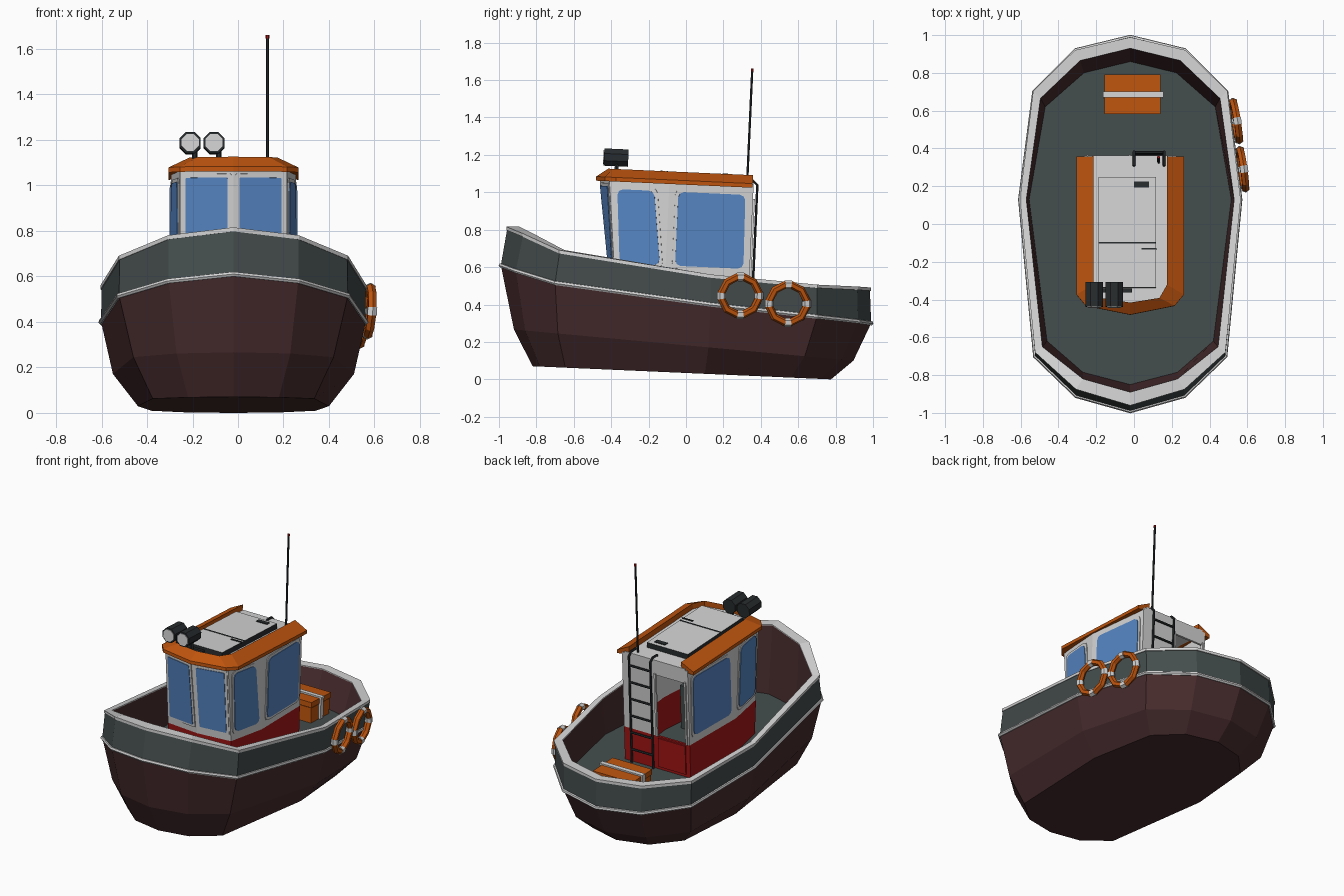
import bpy, bmesh, math
from mathutils import Vector, Matrix

if "Cube" in bpy.data.objects:
    bpy.data.objects.remove(bpy.data.objects["Cube"])

CX = -0.02          # hull centre line
SLOPE = 0.045       # the boat sits slightly nose up


def material(name, r, g, b):
    m = bpy.data.materials.new(name)
    lin = [((c / 255 + 0.055) / 1.055) ** 2.4 for c in (r, g, b)]
    m.diffuse_color = (*lin, 1)
    m.use_nodes = True
    m.node_tree.nodes["Principled BSDF"].inputs["Base Color"].default_value = m.diffuse_color
    return m


HULL = material("dark maroon", 72, 44, 46)
GREY = material("slate grey", 68, 76, 76)
WHITE = material("off white", 212, 212, 212)
ORANGE = material("orange", 190, 84, 14)
RED = material("red", 165, 22, 22)
BLUE = material("window blue", 86, 134, 196)
BLACK = material("near black", 40, 44, 46)


def finish(name, bm, mats, tilt=True, recalc=True):
    """Turn a bmesh into an object, moved to the centre line and tilted."""
    for v in bm.verts:
        x, y, z = v.co
        if tilt:
            y, z = y + SLOPE * (z - 0.8), z - SLOPE * y
        v.co = (x + CX, y, z)
    if recalc:
        bmesh.ops.recalc_face_normals(bm, faces=bm.faces)
    me = bpy.data.meshes.new(name)
    bm.to_mesh(me)
    bm.free()
    for m in mats:
        me.materials.append(m)
    ob = bpy.data.objects.new(name, me)
    bpy.context.collection.objects.link(ob)
    return ob


def loft(rows, row_mats, closed=True, caps=None, wrap=False):
    """Skin between point rows; caps are the materials of first and last row."""
    bm = bmesh.new()
    vs = [[bm.verts.new(p) for p in r] for r in rows]
    n, k = len(rows[0]), len(rows)
    for i in range(k if wrap else k - 1):
        for j in range(n if closed else n - 1):
            a, b = vs[i], vs[(i + 1) % k]
            f = bm.faces.new((a[j], a[(j + 1) % n], b[(j + 1) % n], b[j]))
            f.material_index = row_mats[i]
    if caps:
        for r, m in zip((vs[0], vs[-1]), caps):
            bm.faces.new(r).material_index = m
    return bm


def full(half):
    """Mirror a half outline (first and last point on the centre line)."""
    return half + [(-p[0], *p[1:]) for p in half[-2:0:-1]]


def box(name, x0, x1, y0, y1, z0, z1, mat, top=None):
    bm = bmesh.new()
    bmesh.ops.create_cube(bm, size=1)
    for v in bm.verts:
        v.co = ((x0, x1)[v.co.x > 0], (y0, y1)[v.co.y > 0], (z0, z1)[v.co.z > 0])
    bm.normal_update()
    for f in bm.faces:
        f.material_index = int(top is not None and f.normal.z > 0.5)
    return finish(name, bm, [mat, top or mat])


def tube(name, pts, r, mat, cyclic=False, tilt=True):
    cu = bpy.data.curves.new(name, 'CURVE')
    cu.dimensions = '3D'
    cu.bevel_depth, cu.bevel_resolution, cu.use_fill_caps = r, 1, True
    sp = cu.splines.new('POLY')
    sp.points.add(len(pts) - 1)
    for p, q in zip(sp.points, pts):
        p.co = (*q, 1)
    sp.use_cyclic_u = cyclic
    ob = bpy.data.objects.new(name + "_path", cu)
    bpy.context.collection.objects.link(ob)
    me = bpy.data.meshes.new_from_object(ob.evaluated_get(bpy.context.evaluated_depsgraph_get()))
    bm = bmesh.new()
    bm.from_mesh(me)
    for f in bm.faces:
        f.material_index, f.smooth = 0, False
    bpy.data.objects.remove(ob)
    bpy.data.meshes.remove(me)
    return finish(name, bm, [mat], tilt)


def cylinder(name, c, r, depth, axis, mat, n=8):
    bm = bmesh.new()
    rot = {'Y': Matrix.Rotation(math.pi / 2, 4, 'X'), 'Z': Matrix()}[axis]
    bmesh.ops.create_cone(bm, cap_ends=True, segments=n, radius1=r, radius2=r, depth=depth,
                          matrix=Matrix.Translation(c) @ rot @ Matrix.Rotation(math.pi / n, 4, 'Z'))
    return finish(name, bm, [mat])


# Hull: bottom, chine, gunwale, rail outside, rail inside, deck edge
bottom = [(x, y, 0.034 - 0.044 * y) for x, y in
          [(0, -.82), (.2, -.78), (.355, -.645), (.42, .1), (.36, .56), (.21, .72), (0, .775)]]
chine = [(x, y, 0.182 - 0.092 * y) for x, y in
         [(0, -.92), (.25, -.86), (.44, -.685), (.53, .12), (.46, .635), (.26, .83), (0, .895)]]
gunwale = [(0, -.99, .61), (.285, -.91, .58), (.503, -.70, .515), (.582, .13, .40),
           (.508, .70, .335), (.288, .92, .31), (0, .99, .30)]
rail = [(0, -.955, .81), (.285, -.87, .775), (.50, -.675, .685), (.58, .13, .555),
        (.51, .70, .50), (.29, .915, .49), (0, .983, .485)]
inner = [(x, y, p[2]) for (x, y), p in zip(
    [(0, -.89), (.25, -.82), (.465, -.65), (.55, .13), (.475, .665), (.265, .865), (0, .93)], rail)]
deck = [(x, y, 0.325 - SLOPE * y) for x, y in
        [(0, -.85), (.25, -.785), (.44, -.62), (.535, .13), (.45, .62), (.245, .80), (0, .86)]]
rows = [full(r) for r in (bottom, chine, gunwale, rail, inner, deck)]
finish("hull", loft(rows, [0, 0, 1, 2, 0], caps=(0, 1)), [HULL, GREY, WHITE], tilt=False)
tube("gunwale_stripe", full(gunwale), 0.012, WHITE, cyclic=True, tilt=False)
out, inn = full(rail), full(inner)
out = [(x * 1.008, y * 1.006, z) for x, y, z in out]
lip = [[(x, y, z + d) for x, y, z in r] for r, d in ((out, -.012), (out, .006), (inn, .006), (inn, -.012))]
finish("rail_cap", loft(lip, [0] * 4, wrap=True), [WHITE], tilt=False)

# Cabin walls (red below, white above) with a doorway in the rear wall
side_y = lambda z: -.35 - .07 * (z - .34) / .7
mid_y = lambda z: -.365 - .105 * (z - .34) / .7
wall_z = [.325, .55, .97, 1.06]
wrows = []
for z in wall_z:
    h = [(.245, .35, z), (.275, -.10, z), (.235, side_y(z), z)]
    wrows.append(h + [(0, mid_y(z), z)] + [(-x, y, q) for x, y, q in h[::-1]])
bm = loft(wrows, [0, 1, 1], closed=False)
xs = [-.245, -.225, 0, .245]
for i in range(3):
    for k in range(3):
        if (i, k) != (1, 1):
            f = bm.faces.new([bm.verts.new((xs[a], .35, wall_z[b])) for a, b in
                              ((i, k), (i + 1, k), (i + 1, k + 1), (i, k + 1))])
            f.material_index = int(k > 0)
bmesh.ops.remove_doubles(bm, verts=bm.verts, dist=1e-4)
cabin = finish("cabin_walls", bm, [RED, WHITE])
solid = cabin.modifiers.new("thickness", 'SOLIDIFY')
solid.thickness, solid.offset = 0.015, -1
box("door_panel", -.215, -.012, .35, .358, .345, .54, RED)
for i, x in enumerate((-.232, -.008)):
    box(f"door_post_{i}", x, x + .012, .345, .36, .55, .98, WHITE)
box("console", -.19, .19, -.33, -.17, .325, .62, GREY)


# Windows: chamfered plates laid on the wall planes
def plate(name, pts, place, normal, t, mat, sign, grow=0.0, cut=0.03):
    n, poly = len(pts), []
    c = sum((Vector(p) for p in pts), Vector((0, 0))) / n
    P = [Vector(p) + Vector((math.copysign(grow, p[0] - c.x), math.copysign(grow, p[1] - c.y))) for p in pts]
    for i, p in enumerate(P):
        a, b = (P[i - 1] - p).normalized(), (P[(i + 1) % n] - p).normalized()
        poly += [p + a * cut, p + (a + b) * cut * .3, p + b * cut]
    nv = Vector(normal).normalized()
    rings = [[place(*q) + nv * d for q in poly] for d in (-.003, t)]
    rings = [[(sign * v.x, v.y, v.z) for v in r] for r in rings]
    finish(name, loft(rings, [0], caps=(0, 0)), [mat])


def aft(y, z):
    return Vector((.275 - .03 * (y + .1) / .45, y, z))


def bow_side(y, z):
    return Vector((.275 - .04 * (y + .1) / (side_y(z) + .1), y, z))


def front(x, z):
    return Vector((x, mid_y(z) + (side_y(z) - mid_y(z)) * x / .235, z))


windows = [("side_window", [(-.05, .605), (.315, .605), (.308, 1.0), (-.05, 1.0)], aft, (1, .067, 0), .03),
           ("quarter_window", [(-.345, .605), (-.13, .605), (-.178, 1.0), (-.375, 1.0)],
            bow_side, (1, -.14, 0), .03),
           ("front_window", [(.025, .605), (.21, .605), (.21, 1.015), (.025, 1.015)],
            front, (.13, -1, -.12), .006)]
for s, tag in ((1, "right"), (-1, "left")):
    for nm, pts, place, nrm, cut in windows:
        plate(f"{nm}_frame_{tag}", pts, place, nrm, .005, WHITE, s, .016, cut)
        plate(f"{nm}_glass_{tag}", pts, place, nrm, .009, BLUE, s, 0, cut)

# Roof plate, orange visor around it, raised hatch
roof = [(0, -.46), (.17, -.43), (.215, -.36), (.225, .35), (0, .35)]
finish("roof", loft([full([(*p, z) for p in roof]) for z in (1.045, 1.07)], [0], caps=(0, 0)), [WHITE])


def visor_row(pts, z):
    h = [(*p, z) for p in pts]
    return h + [(-x, y, q) for x, y, q in h[-2::-1]]


edge_o = [(.285, .345), (.285, -.385), (.235, -.445), (0, -.492)]
edge_i = [(.195, .345), (.195, -.335), (.155, -.405), (0, -.43)]
vrows = [visor_row(edge_o, 1.04), visor_row(edge_o, 1.062), visor_row(edge_i, 1.107), visor_row(edge_i, 1.05)]
bm = loft(vrows, [0] * 4, closed=False, wrap=True)
bmesh.ops.holes_fill(bm, edges=[e for e in bm.edges if e.is_boundary])
finish("roof_visor", bm, [ORANGE])
box("roof_hatch", -.168, .137, -.35, .235, 1.06, 1.105, BLACK, WHITE)
box("hatch_seam", -.168, .137, -.118, -.11, 1.10, 1.108, BLACK)
for i, (x, y, w) in enumerate(((.02, .18, .03), (.06, -.15, .01))):
    box(f"hatch_handle_{i}", x, x + .08, y, y + w, 1.10, 1.11, BLACK)

# Searchlights
for i, x in enumerate((-.19, -.085)):
    cylinder(f"searchlight_{i}", (x, -.39, 1.168), .05, .13, 'Y', BLACK)
    cylinder(f"searchlight_lens_{i}", (x, -.456, 1.168), .041, .006, 'Y', WHITE)
    cylinder(f"searchlight_post_{i}", (x + .02, -.385, 1.10), .012, .08, 'Z', BLACK, 6)
box("searchlight_bar", -.19, .01, -.375, -.355, 1.07, 1.09, BLACK)

# Antenna with red tip
tube("antenna", [(.15, .315, 1.06), (.15, .315, 1.66)], .007, BLACK)
tube("antenna_tip", [(.15, .315, 1.66), (.15, .315, 1.675)], .008, RED)

# Ladder on the rear wall
for i, x in enumerate((.02, .18)):
    tube(f"ladder_rail_{i}", [(x, .295, 1.06), (x, .30, 1.078), (x, .345, 1.078), (x, .37, 1.055),
                              (x, .37, .33)], .008, BLACK)
for i in range(6):
    tube(f"ladder_rung_{i}", [(.02, .37, .42 + .115 * i), (.18, .37, .42 + .115 * i)], .007, BLACK)

# Stern chest with lid and white strap
box("chest", -.13, .155, .605, .80, .32, .425, ORANGE)
box("chest_lid", -.135, .16, .598, .807, .43, .465, ORANGE)
for nm, x0, x1, z0, z1 in (("top", -.14, .175, .46, .475), ("left", -.145, -.13, .33, .475),
                           ("right", .155, .17, .33, .475)):
    box("chest_strap_" + nm, x0, x1, .685, .715, z0, z1, WHITE)

# Life rings on the right side, four white bands each
for i, (c, yaw) in enumerate((((.595, .29, .447), 8), ((.56, .545, .405), 9))):
    rot = Matrix.Rotation(math.radians(yaw), 3, 'Z') @ Matrix.Rotation(math.radians(4), 3, 'Y')
    angs = [q * 90 + a for q in range(4) for a in (-9, 9, 45)]
    for nm, mat, tr, spans in (("life_ring", ORANGE, .021, None), ("life_ring_band", WHITE, .024, 1)):
        bm = bmesh.new()
        groups = [angs] if not spans else [(q * 90 - 9, q * 90 + 9) for q in range(4)]
        for g in groups:
            rws = []
            for a in g:
                d = Vector((0, math.cos(math.radians(a)), math.sin(math.radians(a))))
                rws.append([bm.verts.new(rot @ (d * (.102 + tr * math.cos(k * math.pi / 3))
                            + Vector((tr * math.sin(k * math.pi / 3), 0, 0))) + Vector(c)) for k in range(6)])
            for j in range(len(rws) if not spans else 1):
                a, b = rws[j], rws[(j + 1) % len(rws)]
                for k in range(6):
                    bm.faces.new((a[k], a[(k + 1) % 6], b[(k + 1) % 6], b[k]))
            if spans:
                bm.faces.new(rws[0])
                bm.faces.new(rws[1])
        finish(f"{nm}_{i}", bm, [mat], tilt=False)
